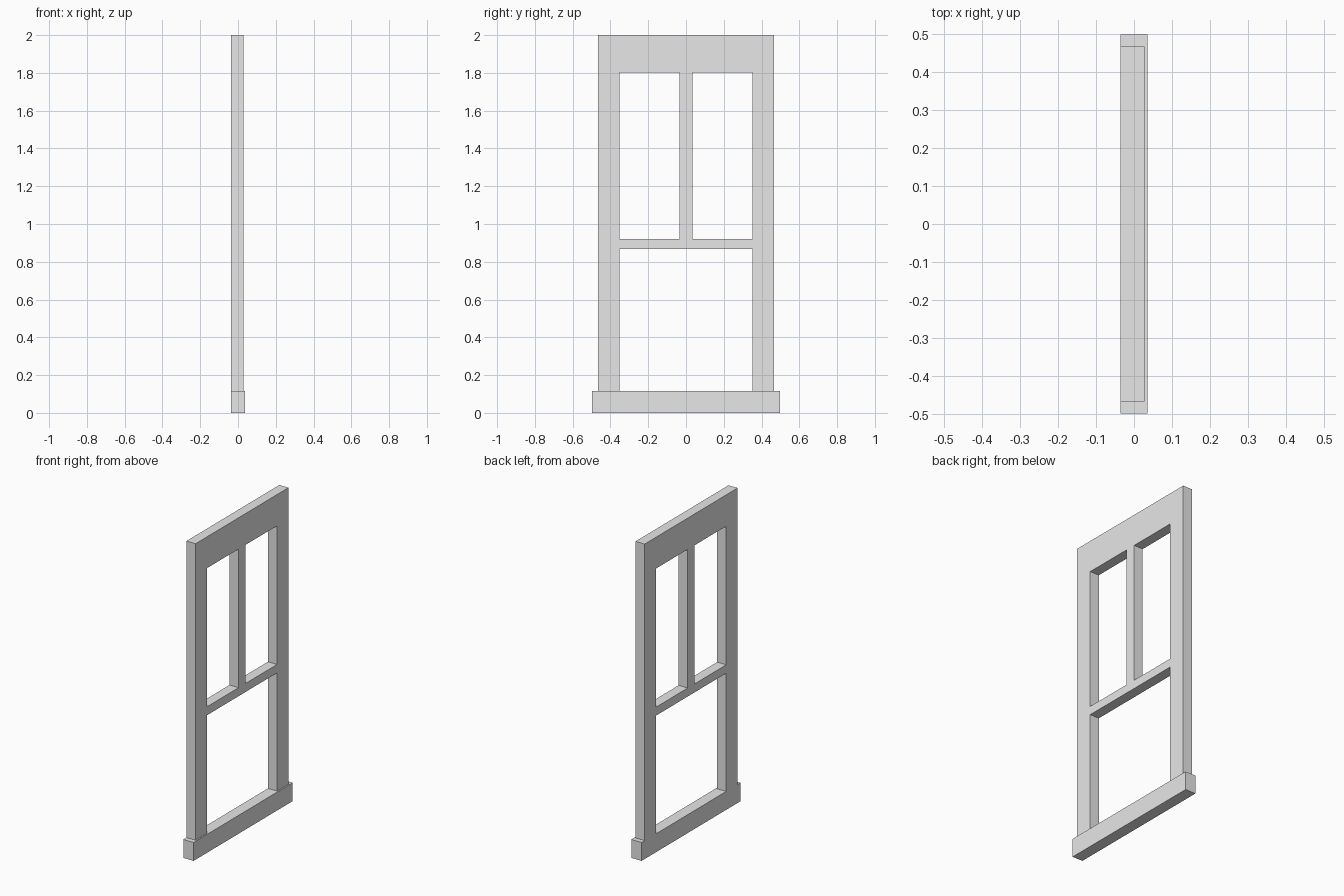
import bpy, bmesh

if "Cube" in bpy.data.objects:
    bpy.data.objects.remove(bpy.data.objects["Cube"])

grey = bpy.data.materials.new("light_grey")
grey.diffuse_color = (0.8, 0.8, 0.8, 1.0)
grey.use_nodes = True
grey.node_tree.nodes["Principled BSDF"].inputs["Base Color"].default_value = grey.diffuse_color

BACK, FRONT, SILL_FRONT = -0.036, 0.028, 0.036
SILL_TOP = 0.117


def panel(name, ys, zs, x0, x1, holes=()):
    """Grid of cells in the YZ plane, minus the holes, extruded along X."""
    bm = bmesh.new()
    v = [[bm.verts.new((x0, y, z)) for z in zs] for y in ys]
    for i in range(len(ys) - 1):
        for j in range(len(zs) - 1):
            if (i, j) not in holes:
                bm.faces.new((v[i][j], v[i][j + 1], v[i + 1][j + 1], v[i + 1][j]))
    bmesh.ops.delete(bm, geom=[p for p in bm.verts if not p.link_faces], context='VERTS')
    ext = bmesh.ops.extrude_face_region(bm, geom=bm.faces[:], use_keep_orig=True)
    moved = [g for g in ext["geom"] if isinstance(g, bmesh.types.BMVert)]
    bmesh.ops.translate(bm, verts=moved, vec=(x1 - x0, 0, 0))
    bmesh.ops.recalc_face_normals(bm, faces=bm.faces[:])
    mesh = bpy.data.meshes.new(name)
    bm.to_mesh(mesh)
    bm.free()
    mesh.materials.append(grey)
    obj = bpy.data.objects.new(name, mesh)
    bpy.context.collection.objects.link(obj)
    return obj


# Frame with stiles, head, middle rail and upper mullion
# Openings: full-width one below the rail, two above it
panel("window_frame",
      (-0.466, -0.352, -0.034, 0.034, 0.352, 0.466),
      (SILL_TOP, 0.867, 0.921, 1.801, 2.0),
      BACK, FRONT,
      holes={(1, 0), (2, 0), (3, 0), (1, 2), (3, 2)})

# Wider, slightly deeper sill
panel("sill", (-0.497, 0.497), (0.0, SILL_TOP), BACK, SILL_FRONT)
